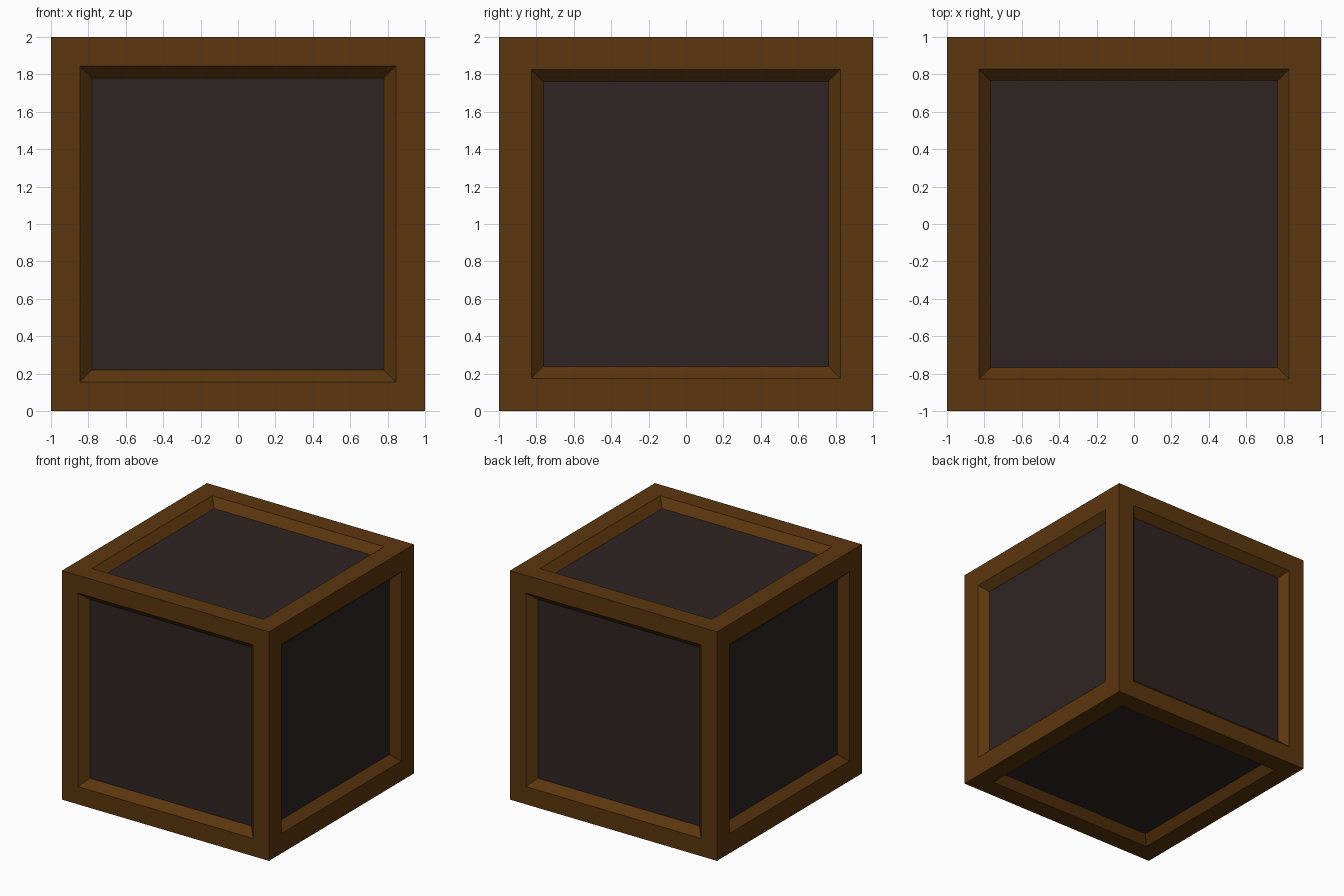
import bpy, bmesh

if "Cube" in bpy.data.objects:
    bpy.data.objects.remove(bpy.data.objects["Cube"])

def material(name, rgb):
    m = bpy.data.materials.new(name)
    m.diffuse_color = (*rgb, 1)
    m.use_nodes = True
    m.node_tree.nodes["Principled BSDF"].inputs["Base Color"].default_value = m.diffuse_color
    return m

FRAME_WIDTH = (0.174, 0.155, 0.17)   # border on the x, y and z facing sides
BEVEL, DEPTH = 0.064, 0.07           # sloped rim of each recess

# Crate body
bm = bmesh.new()
bmesh.ops.create_cube(bm, size=2)
bmesh.ops.translate(bm, verts=bm.verts, vec=(0, 0, 1))
bm.normal_update()

# Recessed dark panel on each of the six sides
for face in list(bm.faces):
    n = face.normal.copy()
    axis = max(range(3), key=lambda i: abs(n[i]))
    bmesh.ops.inset_individual(bm, faces=[face], thickness=FRAME_WIDTH[axis], use_even_offset=True)
    bmesh.ops.inset_individual(bm, faces=[face], thickness=BEVEL, use_even_offset=True)
    bmesh.ops.translate(bm, verts=face.verts, vec=-n * DEPTH)
    face.material_index = 1

bm.normal_update()
mesh = bpy.data.meshes.new("crate")
bm.to_mesh(mesh)
bm.free()
mesh.materials.append(material("brown wood", (0.107, 0.037, 0.0045)))
mesh.materials.append(material("dark panel", (0.028, 0.0185, 0.0176)))
bpy.context.collection.objects.link(bpy.data.objects.new("crate", mesh))
